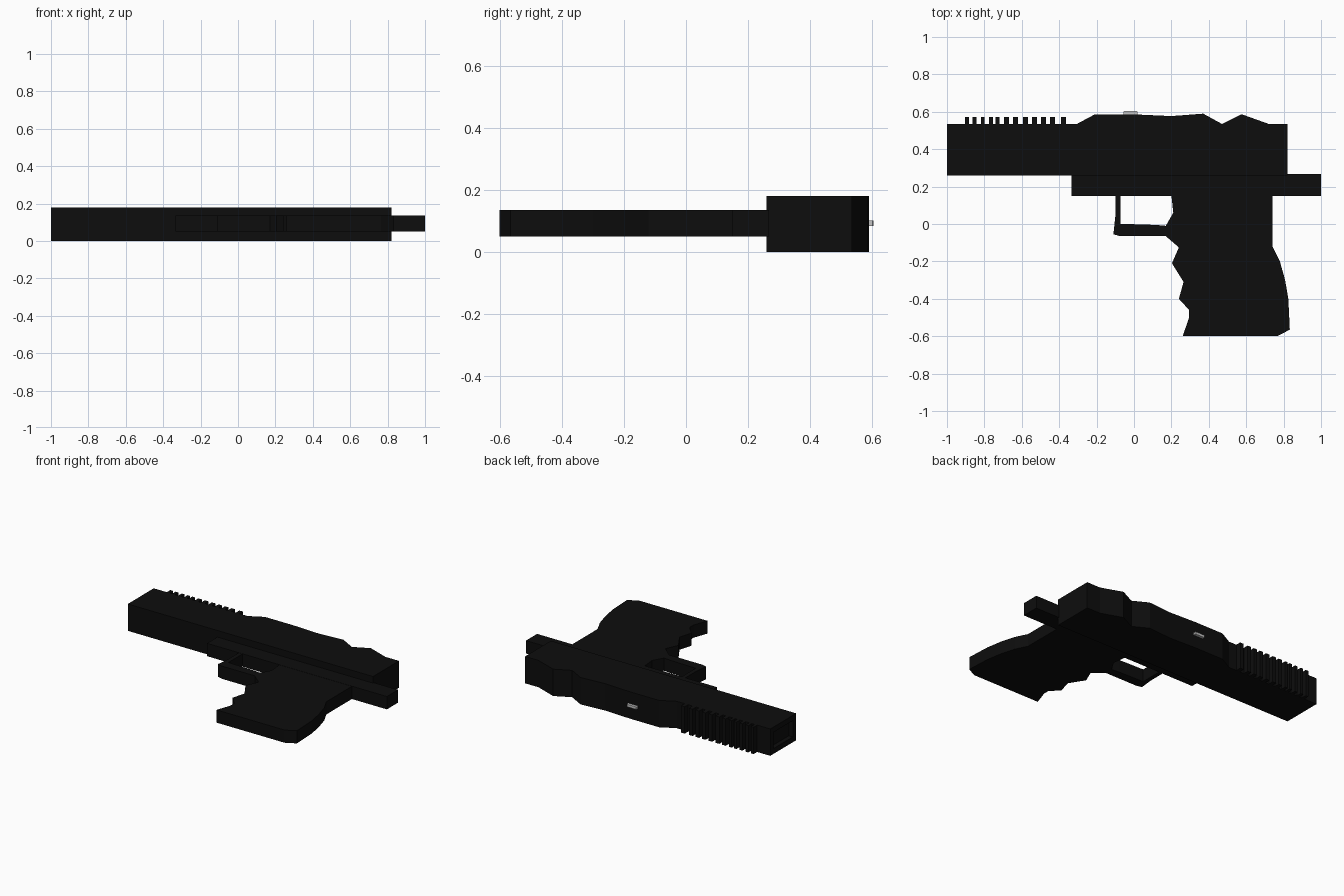
import bpy, bmesh
from mathutils import Vector

if "Cube" in bpy.data.objects:
    bpy.data.objects.remove(bpy.data.objects["Cube"])


def material(name, rgb):
    m = bpy.data.materials.new(name)
    m.diffuse_color = (*rgb, 1)
    m.use_nodes = True
    m.node_tree.nodes["Principled BSDF"].inputs["Base Color"].default_value = m.diffuse_color
    return m


BLACK = material("matte black", (0.004, 0.004, 0.004))
SILVER = material("light grey", (0.55, 0.55, 0.55))


def extrude_profile(name, pts, z0, z1, mat, recess=False):
    """Closed xy outline extruded from z0 to z1, flat shaded."""
    bm = bmesh.new()
    face = bm.faces.new([bm.verts.new((x, y, z0)) for x, y in pts])
    ext = bmesh.ops.extrude_face_region(bm, geom=[face])
    top = [v for v in ext["geom"] if isinstance(v, bmesh.types.BMVert)]
    bmesh.ops.translate(bm, verts=top, vec=(0, 0, z1 - z0))
    bmesh.ops.recalc_face_normals(bm, faces=bm.faces[:])
    if recess:
        # square opening in the -x end face
        end = min(bm.faces, key=lambda f: f.calc_center_median().x)
        bmesh.ops.inset_individual(bm, faces=[end], thickness=0.05)
        inner = bmesh.ops.extrude_face_region(bm, geom=[end])
        vs = [g for g in inner["geom"] if isinstance(g, bmesh.types.BMVert)]
        bmesh.ops.translate(bm, verts=vs, vec=(0.03, 0, 0))
        if end.is_valid:
            bmesh.ops.delete(bm, geom=[end], context='FACES')
    bmesh.ops.triangulate(bm, faces=[f for f in bm.faces if len(f.verts) > 4])
    me = bpy.data.meshes.new(name)
    bm.to_mesh(me)
    bm.free()
    me.materials.append(mat)
    ob = bpy.data.objects.new(name, me)
    bpy.context.collection.objects.link(ob)
    return ob


def box(name, x0, x1, y0, y1, z0, z1, mat):
    return extrude_profile(name, [(x0, y0), (x1, y0), (x1, y1), (x0, y1)], z0, z1, mat)


# upper body with stepped top outline
extrude_profile("upper_body", [
    (-1, .26), (.82, .26), (.82, .535), (.72, .535), (.575, .587), (.47, .535),
    (.37, .59), (.2, .577), (0, .586), (-.21, .586), (-.305, .535), (-1, .535)],
    0, 0.18, BLACK, recess=True)

# row of ridges
ridges = [-.893, -.853, -.808, -.765, -.73, -.682, -.634, -.581, -.532, -.484, -.436, -.377]
for i, x in enumerate(ridges):
    w = 0.010 if i < 5 else 0.0135
    box(f"ridge_{i + 1}", x - w, x + w, .53, .572, 0, 0.18, BLACK)

# lower rail
box("lower_rail", -.335, 1, .15, .268, 0.05, 0.136, BLACK)

# handle with finger notches and curved back
extrude_profile("handle", [
    (.2, .155), (.21, .06), (.17, -.01), (.17, -.065), (.24, -.125), (.203, -.21),
    (.265, -.31), (.24, -.4), (.295, -.46), (.295, -.5), (.26, -.6), (.765, -.6),
    (.833, -.565), (.83, -.5), (.825, -.4), (.808, -.3), (.78, -.2), (.74, -.12),
    (.74, .155)], 0.05, 0.135, BLACK)

# L-shaped guard loop in front of the handle
extrude_profile("guard_loop", [
    (-.1, .155), (-.1, .04), (-.11, -.055), (-.075, -.065), (.172, -.065),
    (.172, -.01), (.12, -.005), (-.072, .001), (-.072, .155)], 0.05, 0.135, BLACK)

# small bright stud on top
c = 0.004
extrude_profile("top_stud", [
    (-.055, .58), (.018, .58), (.018, .604 - c), (.018 - c, .604),
    (-.055 + c, .604), (-.055, .604 - c)], 0.084, 0.101, SILVER)
